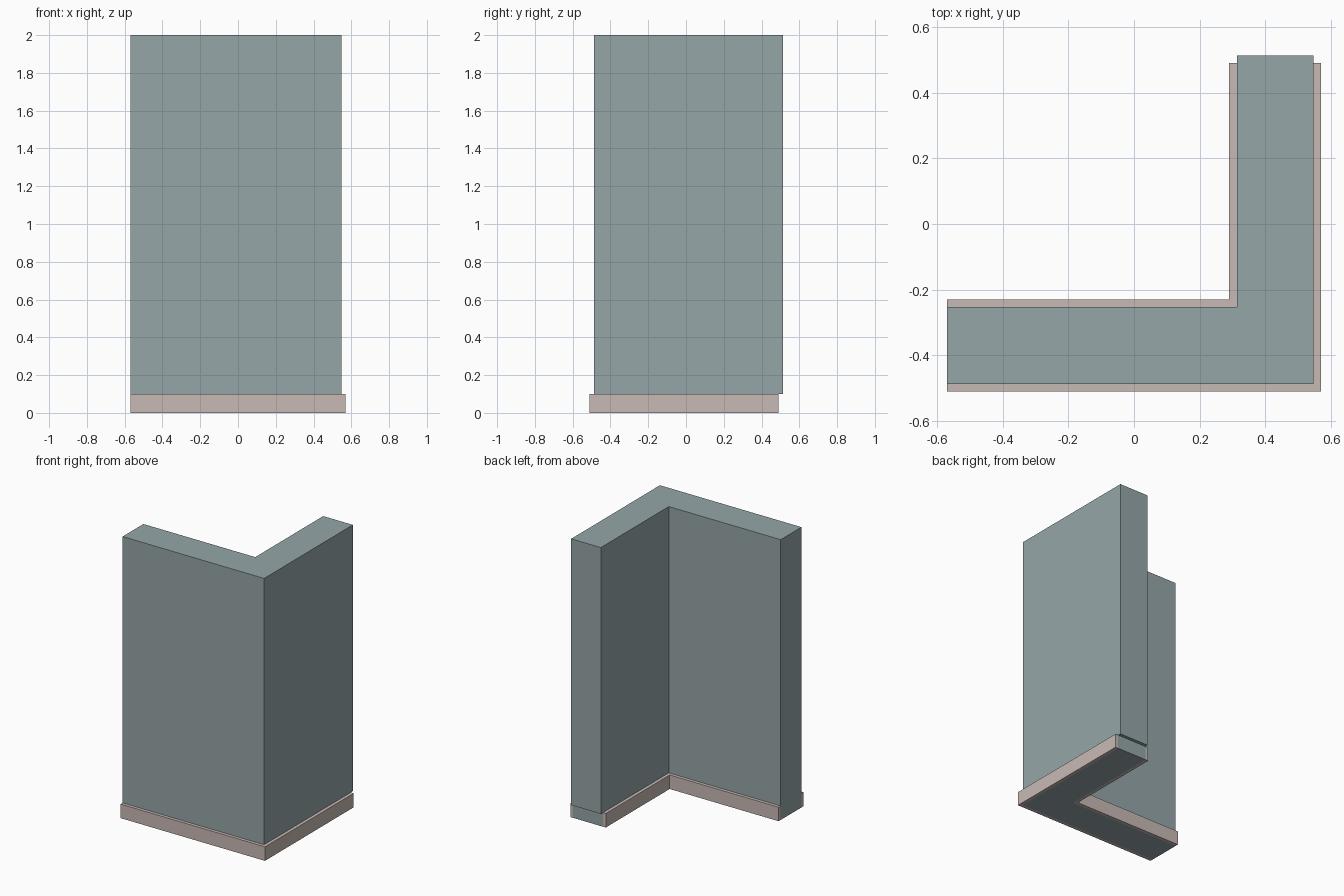
import bpy
import bmesh

if "Cube" in bpy.data.objects:
    bpy.data.objects.remove(bpy.data.objects["Cube"])

X_END, X_OUT, Y_OUT = -0.57, 0.57, -0.51   # left end and outer corner of the plinth
TRIM, DEPTH = 0.023, 0.28                  # skirting projection, overall plinth depth
Z_BASE, Z_TOP = 0.10, 2.0


def material(name, colour):
    mat = bpy.data.materials.new(name)
    mat.diffuse_color = (*colour, 1)
    mat.use_nodes = True
    mat.node_tree.nodes["Principled BSDF"].inputs["Base Color"].default_value = mat.diffuse_color
    return mat


def mitred_run(name, d0, d1, z0, z1, y_end, mat):
    """L-shaped prism lying between two inward offsets of the outer corner line."""
    bm = bmesh.new()

    def line(d):
        return [bm.verts.new(p) for p in ((X_END, Y_OUT + d, z0),
                                          (X_OUT - d, Y_OUT + d, z0),
                                          (X_OUT - d, y_end, z0))]

    outer, inner = line(d0), line(d1)
    faces = [bm.faces.new((outer[i], outer[i + 1], inner[i + 1], inner[i]))
             for i in range(2)]
    geom = bmesh.ops.extrude_face_region(bm, geom=faces, use_keep_orig=True)["geom"]
    top = [g for g in geom if isinstance(g, bmesh.types.BMVert)]
    bmesh.ops.translate(bm, verts=top, vec=(0, 0, z1 - z0))
    bmesh.ops.recalc_face_normals(bm, faces=bm.faces)
    mesh = bpy.data.meshes.new(name)
    bm.to_mesh(mesh)
    bm.free()
    mesh.materials.append(mat)
    obj = bpy.data.objects.new(name, mesh)
    bpy.context.collection.objects.link(obj)
    return obj


wall_mat = material("wall_blue_grey", (0.30, 0.38, 0.39))
trim_mat = material("skirting_tan", (0.58, 0.49, 0.46))

# Tall corner wall, overhanging the plinth at its back end
mitred_run("wall", TRIM, DEPTH - TRIM, Z_BASE, Z_TOP, 0.513, wall_mat)
# Plinth core under the wall
mitred_run("plinth_core", TRIM, DEPTH - TRIM, 0, Z_BASE, 0.49, wall_mat)
# Skirting strips on the outer and inner sides
mitred_run("outer_skirting", 0, TRIM, 0, Z_BASE, 0.49, trim_mat)
mitred_run("inner_skirting", DEPTH - TRIM, DEPTH, 0, Z_BASE, 0.49, trim_mat)
